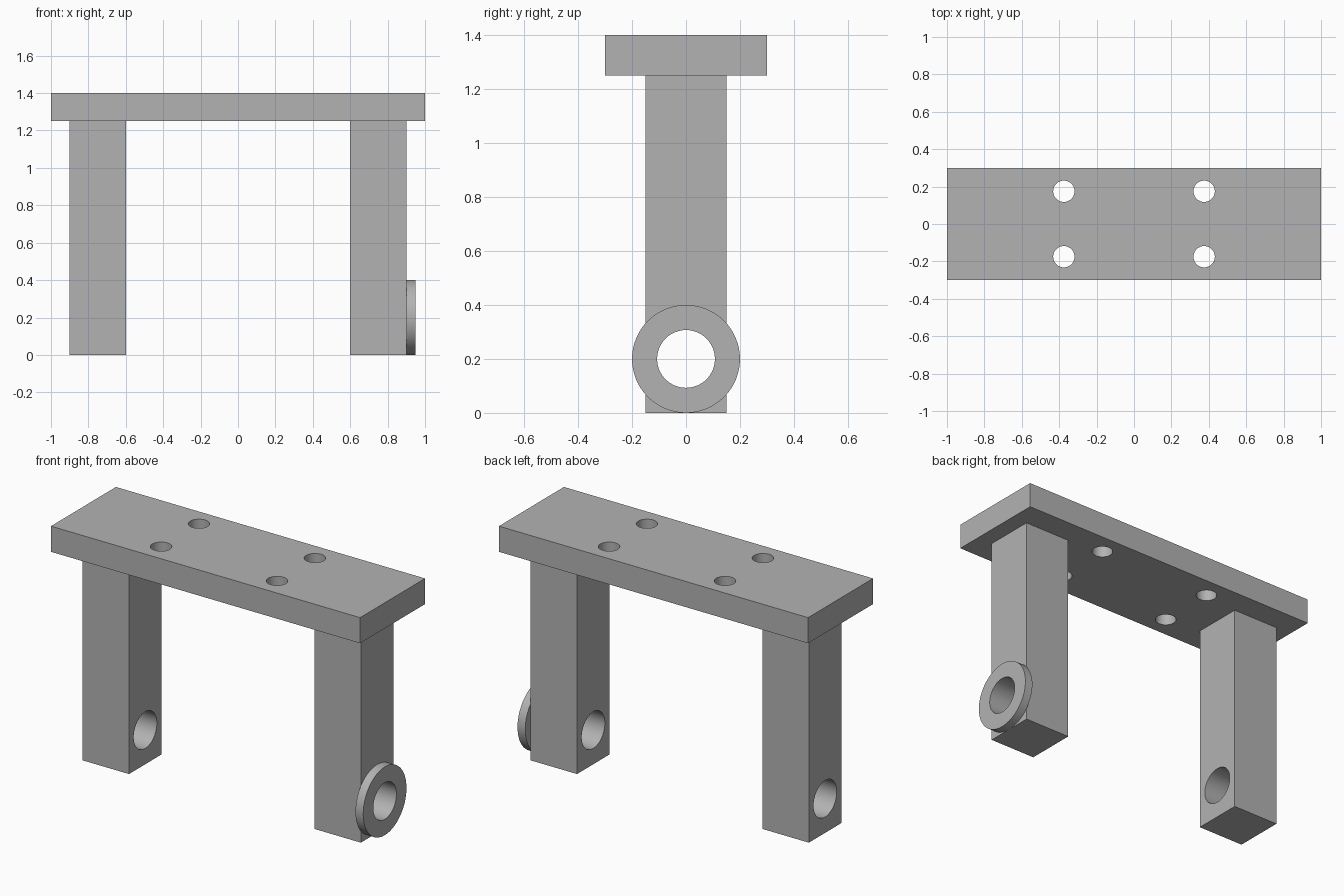
import bpy
from math import pi, radians

cube = bpy.data.objects.get("Cube")
if cube:
    bpy.data.objects.remove(cube, do_unlink=True)

GREY = (0.45, 0.45, 0.45, 1)
metal = bpy.data.materials.new("plain_grey")
metal.use_nodes = True
metal.diffuse_color = GREY
metal.node_tree.nodes["Principled BSDF"].inputs["Base Color"].default_value = GREY

PLATE_BOTTOM, HEIGHT = 1.25, 1.4
PIN_Z, PIN_RADIUS = 0.2, 0.107


def box(name, low, high):
    centre = [(a + b) / 2 for a, b in zip(low, high)]
    bpy.ops.mesh.primitive_cube_add(size=1, location=centre)
    ob = bpy.context.object
    ob.name = name
    ob.scale = [b - a for a, b in zip(low, high)]
    bpy.ops.object.transform_apply(location=True, rotation=False, scale=True)
    ob.data.materials.append(metal)
    return ob


def cylinder(name, radius, depth, location, along_x=False):
    bpy.ops.mesh.primitive_cylinder_add(
        vertices=64, radius=radius, depth=depth, location=location,
        rotation=(0, pi / 2 if along_x else 0, 0))
    ob = bpy.context.object
    ob.name = name
    bpy.ops.object.transform_apply(location=True, rotation=True, scale=True)
    ob.data.materials.append(metal)
    return ob


def drill(ob, cutters):
    """Cut each cutter out of the part, then round off the shading."""
    bpy.ops.object.select_all(action="DESELECT")
    bpy.context.view_layer.objects.active = ob
    ob.select_set(True)
    for cutter in cutters:
        mod = ob.modifiers.new("hole", "BOOLEAN")
        mod.operation = "DIFFERENCE"
        mod.solver = "EXACT"
        mod.object = cutter
        bpy.ops.object.modifier_apply(modifier=mod.name)
        bpy.data.objects.remove(cutter, do_unlink=True)
    bpy.ops.object.shade_smooth_by_angle(angle=radians(30))


def pin_cutter(x):
    return cylinder("pin_cutter", PIN_RADIUS, 0.8, (x, 0, PIN_Z), along_x=True)


# Top plate with four bolt holes
plate = box("top_plate", (-1, -0.3, PLATE_BOTTOM), (1, 0.3, HEIGHT))
drill(plate, [cylinder("bolt_cutter", 0.057, 0.5, (x, y, HEIGHT))
              for x in (-0.375, 0.375) for y in (-0.175, 0.175)])

# Two square legs, each bored through near the foot
for name, x in (("right_leg", -0.75), ("left_leg", 0.75)):
    leg = box(name, (x - 0.15, -0.15, 0), (x + 0.15, 0.15, PLATE_BOTTOM))
    drill(leg, [pin_cutter(x)])

# Collar ring on the outside of the left leg
collar = cylinder("collar_ring", 0.2, 0.05, (0.925, 0, PIN_Z), along_x=True)
drill(collar, [pin_cutter(0.925)])
